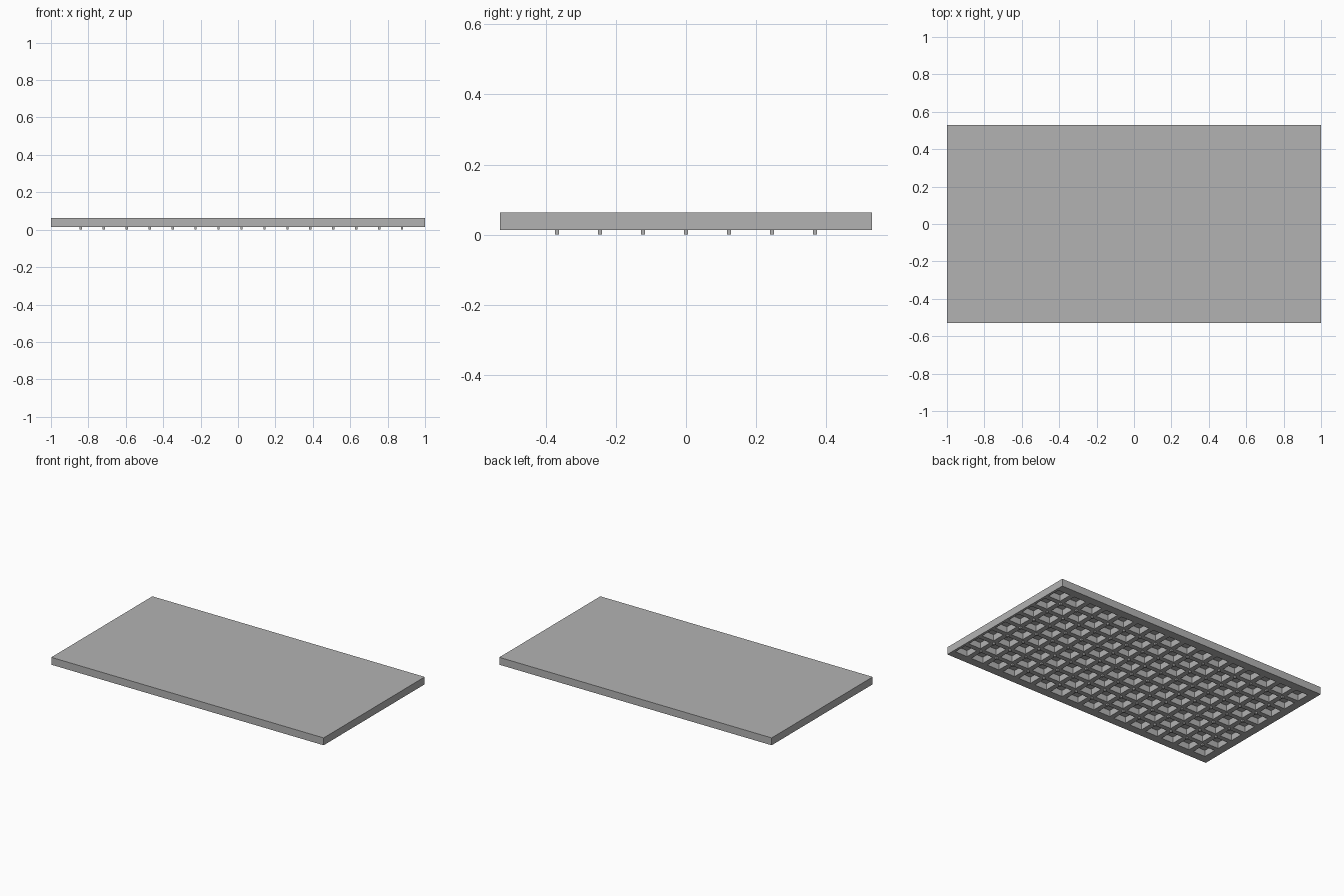
import bpy, bmesh
from mathutils import Matrix, Vector

if "Cube" in bpy.data.objects:
    bpy.data.objects.remove(bpy.data.objects["Cube"])

HALF_X, HALF_Y = 1.0, 0.53
UNDER, TOP, ROOF = 0.014, 0.063, 0.055
PITCH, POCKET, PIN = 0.1227, 0.09, 0.012
COLS, ROWS = 16, 8
START_X, START_Y = -0.963, -PITCH * ROWS / 2

grey = bpy.data.materials.new("plain grey")
grey.use_nodes = True
grey.diffuse_color = (0.45, 0.45, 0.45, 1)
grey.node_tree.nodes["Principled BSDF"].inputs["Base Color"].default_value = (0.45, 0.45, 0.45, 1)


def finish(bm, name):
    bmesh.ops.recalc_face_normals(bm, faces=bm.faces)
    mesh = bpy.data.meshes.new(name)
    bm.to_mesh(mesh)
    bm.free()
    mesh.materials.append(grey)
    bpy.context.collection.objects.link(bpy.data.objects.new(name, mesh))


def lines(start, count, half):
    """Grid lines: outer edge, both sides of every pocket, outer edge."""
    gap = (PITCH - POCKET) / 2
    inner = [start + i * PITCH + s for i in range(count) for s in (gap, PITCH - gap)]
    return [-half] + inner + [half]


# Slab: grid underside, pockets pushed up, then rim and top
xs, ys = lines(START_X, COLS, HALF_X), lines(START_Y, ROWS, HALF_Y)
bm = bmesh.new()
grid = [[bm.verts.new((x, y, UNDER)) for y in ys] for x in xs]
pockets = []
for i in range(len(xs) - 1):
    for j in range(len(ys) - 1):
        face = bm.faces.new((grid[i][j], grid[i][j + 1], grid[i + 1][j + 1], grid[i + 1][j]))
        if i % 2 and j % 2:
            pockets.append(face)
rim = [e for e in bm.edges if e.is_boundary]
for face in pockets:
    raised = bmesh.ops.extrude_face_region(bm, geom=[face])["geom"]
    verts = [v for v in raised if isinstance(v, bmesh.types.BMVert)]
    bmesh.ops.translate(bm, verts=verts, vec=(0, 0, ROOF - UNDER))
bmesh.ops.delete(bm, geom=[f for f in pockets if f.is_valid], context="FACES_ONLY")
walls = bmesh.ops.extrude_edge_only(bm, edges=rim)["geom"]
bmesh.ops.translate(bm, verts=[v for v in walls if isinstance(v, bmesh.types.BMVert)],
                    vec=(0, 0, TOP - UNDER))
bmesh.ops.contextual_create(bm, geom=[e for e in walls if isinstance(e, bmesh.types.BMEdge)])
finish(bm, "waffle_slab")

# Small square pins under every rib crossing
bm = bmesh.new()
for i in range(1, COLS):
    for j in range(1, ROWS):
        place = Vector((START_X + i * PITCH, START_Y + j * PITCH, UNDER / 2))
        bmesh.ops.create_cube(bm, size=1, matrix=Matrix.Translation(place)
                              @ Matrix.Diagonal((PIN, PIN, UNDER, 1)))
finish(bm, "crossing_pins")
